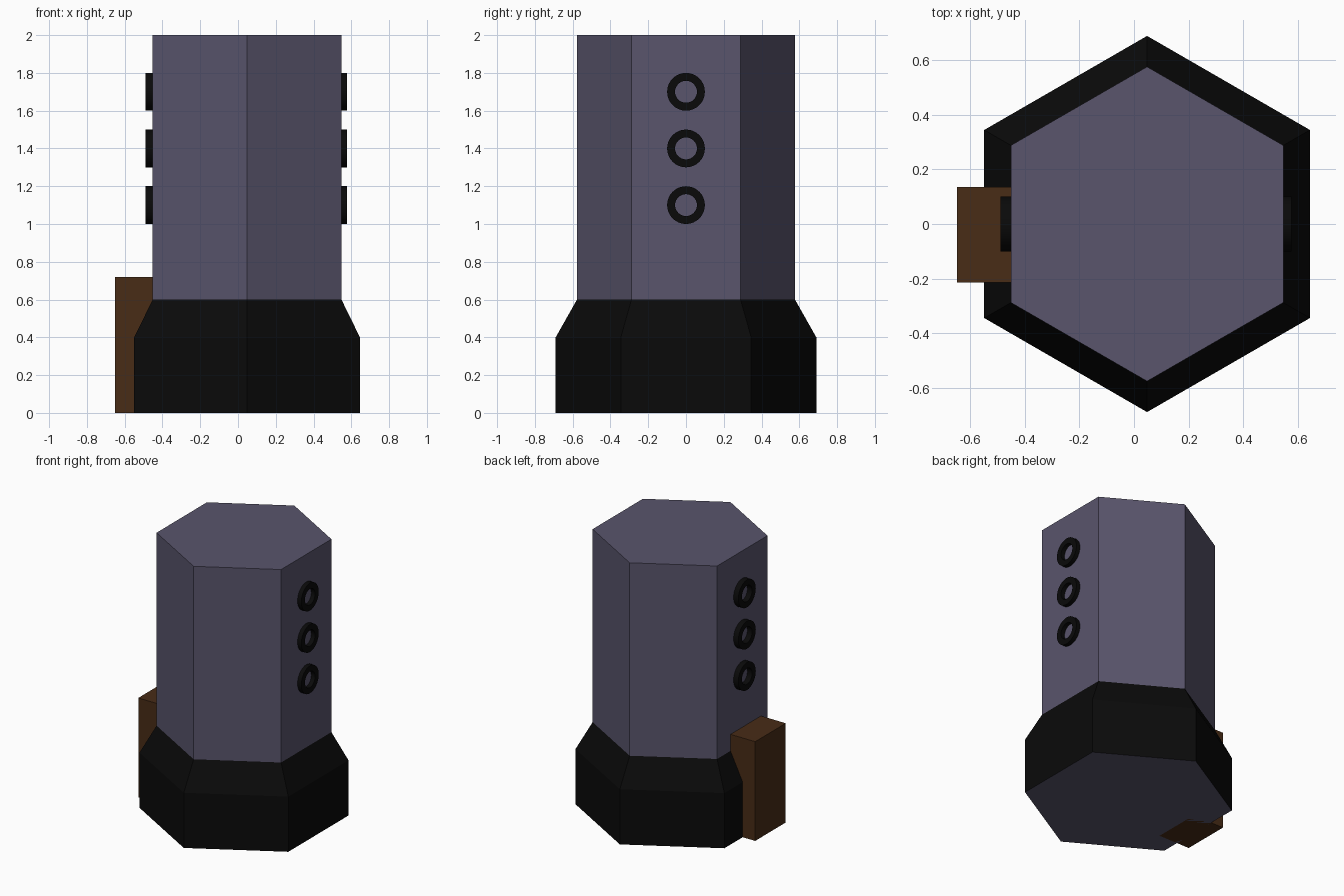
import bpy, bmesh
from math import cos, sin, pi, radians

if "Cube" in bpy.data.objects:
    bpy.data.objects.remove(bpy.data.objects["Cube"])

CX = 0.048  # tower axis


def material(name, rgb):
    m = bpy.data.materials.new(name)
    m.diffuse_color = (*rgb, 1)
    m.use_nodes = True
    m.node_tree.nodes["Principled BSDF"].inputs["Base Color"].default_value = m.diffuse_color
    return m


slate = material("slate", (0.10, 0.09, 0.15))
black = material("black", (0.003, 0.003, 0.003))
brown = material("brown", (0.065, 0.025, 0.008))


def add_object(name, bm, *mats):
    bmesh.ops.recalc_face_normals(bm, faces=bm.faces)
    me = bpy.data.meshes.new(name)
    bm.to_mesh(me)
    bm.free()
    for m in mats:
        me.materials.append(m)
    ob = bpy.data.objects.new(name, me)
    bpy.context.collection.objects.link(ob)
    return ob


# Hexagonal tower: one lofted shell with a black flared foot
bm = bmesh.new()
profile = [(0.69, 0), (0.69, 0.4), (0.577, 0.6), (0.577, 2)]
rings = [[bm.verts.new((CX + r * cos(pi / 2 + i * pi / 3), r * sin(pi / 2 + i * pi / 3), z))
          for i in range(6)] for r, z in profile]
for k in range(3):
    for i in range(6):
        j = (i + 1) % 6
        f = bm.faces.new((rings[k][i], rings[k][j], rings[k + 1][j], rings[k + 1][i]))
        f.material_index = 1 if k < 2 else 0
bm.faces.new(rings[0])
bm.faces.new(rings[-1])
add_object("tower", bm, slate, black)

# Door block on the left side
bm = bmesh.new()
bmesh.ops.create_cube(bm, size=1)
for v in bm.verts:
    v.co.x = -0.65 if v.co.x < 0 else -0.40
    v.co.y = -0.215 if v.co.y < 0 else 0.135
    v.co.z = 0 if v.co.z < 0 else 0.72
add_object("door", bm, brown)


# Round window frames: short tubes standing out from the walls
def window_frame(name, x0, x1, z, n=32):
    bm = bmesh.new()
    section = [(0.1, x0), (0.1, x1), (0.058, x1), (0.058, x0)]
    loops = [[bm.verts.new((x, r * cos(2 * pi * i / n), z + r * sin(2 * pi * i / n)))
              for i in range(n)] for r, x in section]
    for k in range(4):
        a, b = loops[k], loops[(k + 1) % 4]
        for i in range(n):
            j = (i + 1) % n
            bm.faces.new((a[i], a[j], b[j], b[i]))
    ob = add_object(name, bm, black)
    bpy.context.view_layer.objects.active = ob
    ob.select_set(True)
    bpy.ops.object.shade_smooth_by_angle(angle=radians(30))
    ob.select_set(False)


for i, z in enumerate((1.1, 1.4, 1.7)):
    window_frame(f"window_frame_left_{i + 1}", -0.49, -0.44, z)
    window_frame(f"window_frame_right_{i + 1}", 0.535, 0.578, z)
